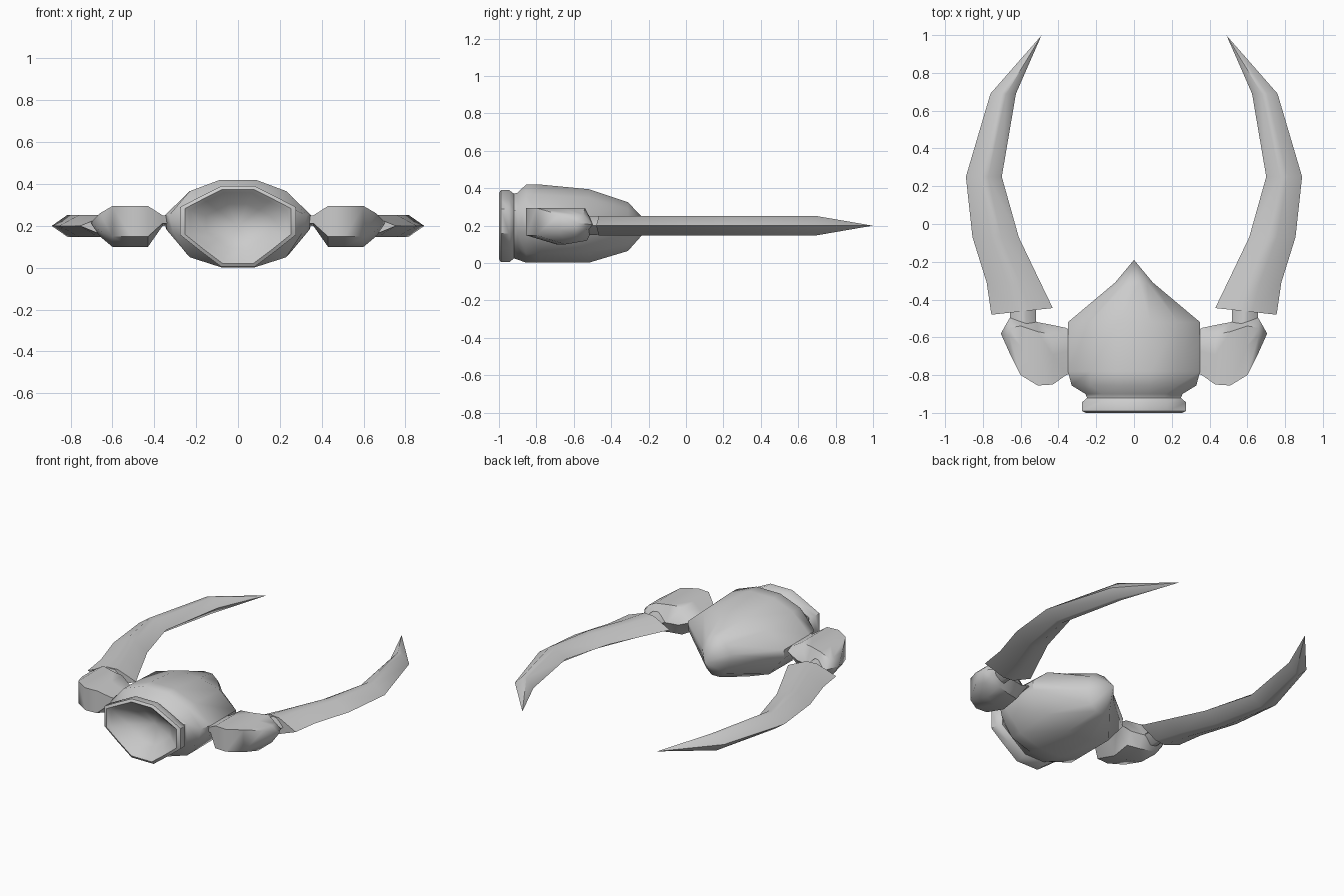
import bpy, bmesh, math

if "Cube" in bpy.data.objects:
    bpy.data.objects.remove(bpy.data.objects["Cube"])


def loft(name, rings, mirror=False, angle=50):
    """Skin a list of closed rings; a one-point ring closes as a tip."""
    bm = bmesh.new()
    vs = [[bm.verts.new(p) for p in r] for r in rings]
    for a, b in zip(vs, vs[1:]):
        n = max(len(a), len(b))
        for i in range(n):
            j = (i + 1) % n
            if len(b) == 1:
                bm.faces.new((a[i], a[j], b[0]))
            elif len(a) == 1:
                bm.faces.new((a[0], b[j], b[i]))
            else:
                bm.faces.new((a[i], a[j], b[j], b[i]))
    for end in (vs[0], vs[-1]):
        if len(end) > 2:
            bm.faces.new(end)
    bmesh.ops.recalc_face_normals(bm, faces=bm.faces)
    me = bpy.data.meshes.new(name)
    bm.to_mesh(me)
    bm.free()
    ob = bpy.data.objects.new(name, me)
    bpy.context.collection.objects.link(ob)
    bpy.ops.object.select_all(action='DESELECT')
    bpy.context.view_layer.objects.active = ob
    ob.select_set(True)
    bpy.ops.object.shade_smooth_by_angle(angle=math.radians(angle))
    if mirror:
        ob.modifiers.new("mirror", 'MIRROR')
    return ob


def sym(y, half, s=1.0, cz=0.2):
    """Full ring at depth y from its right half, scaled about the axis."""
    pts = half + [(-x, z) for x, z in reversed(half)]
    return [(x * s, y, cz + (z - cz) * s) for x, z in pts]


# Body: hollow collar, groove, then a shell tapering to a rear point
rim = [(.08, .39), (.18, .34), (.276, .29), (.276, .157), (.18, .08), (.08, .005)]
shell = [(.086, .42), (.23, .366), (.33, .25), (.31, .17), (.23, .05), (.08, .002)]
mid = [(.086, .395), (.235, .35), (.35, .25), (.345, .19), (.24, .06), (.08, .002)]
rear = [(.03, .325), (.07, .29), (.10, .23), (.10, .18), (.07, .1), (.03, .065)]
loft("body", [
    [(0, -.86, .2)],
    sym(-.92, rim, .55),
    sym(-.985, rim, .84),
    sym(-1, rim, .92),
    sym(-.99, rim),
    sym(-.945, rim),
    sym(-.92, rim, .9),
    sym(-.90, rim, .93),
    sym(-.855, shell),
    sym(-.78, shell[:2] + [(.35, .25), (.34, .18)] + shell[4:]),
    sym(-.52, mid),
    sym(-.31, rear),
    [(0, -.19, .2)],
])


# Shoulders: pinched at the body, swelling outward
def shoulder(x, yf, yb, zb, zt, tilt=0):
    m, h = (yf + yb) / 2, (zb + zt) / 2
    return [(x, yf, zt), (x, m, zt), (x, yb - .05, zt), (x, yb, h),
            (x, yb - .04, zb + .02), (x, m, zb), (x, yf, zb + .25 * (zt - zb))]


loft("shoulder", [
    shoulder(.30, -.78, -.58, .20, .25),
    shoulder(.36, -.80, -.55, .20, .25),
    shoulder(.43, -.85, -.535, .10, .295),
    shoulder(.51, -.855, -.52, .10, .295),
    shoulder(.60, -.80, -.49, .10, .295),
    shoulder(.66, -.68, -.50, .15, .26),
    [(.705, -.58, .215)],
], mirror=True)


# Pincer arms: ridged section swept between inner and outer outlines
def blade(inner, outer, h=.053):
    (ax, ay), (bx, by) = inner, outer

    def at(t, z):
        return (ax + (bx - ax) * t, ay + (by - ay) * t, z)
    return [at(0, .2), at(.38, .2 + h), at(.6, .2 + h),
            at(1, .2), at(.6, .2 - h), at(.38, .2 - h)]


loft("pincer_arm", [
    blade((.43, -.445), (.755, -.48)),
    blade((.50, -.30), (.78, -.31)),
    blade((.61, -.07), (.855, -.07)),
    blade((.70, .25), (.89, .25)),
    blade((.625, .69), (.76, .69)),
    [(.49, .998, .2)],
], mirror=True)

# Wrist joints linking shoulder and arm
loft("wrist_joint", [
    blade((.51, -.56), (.66, -.56), .05),
    blade((.52, -.50), (.655, -.50), .05),
    blade((.52, -.42), (.66, -.42), .045),
], mirror=True)
